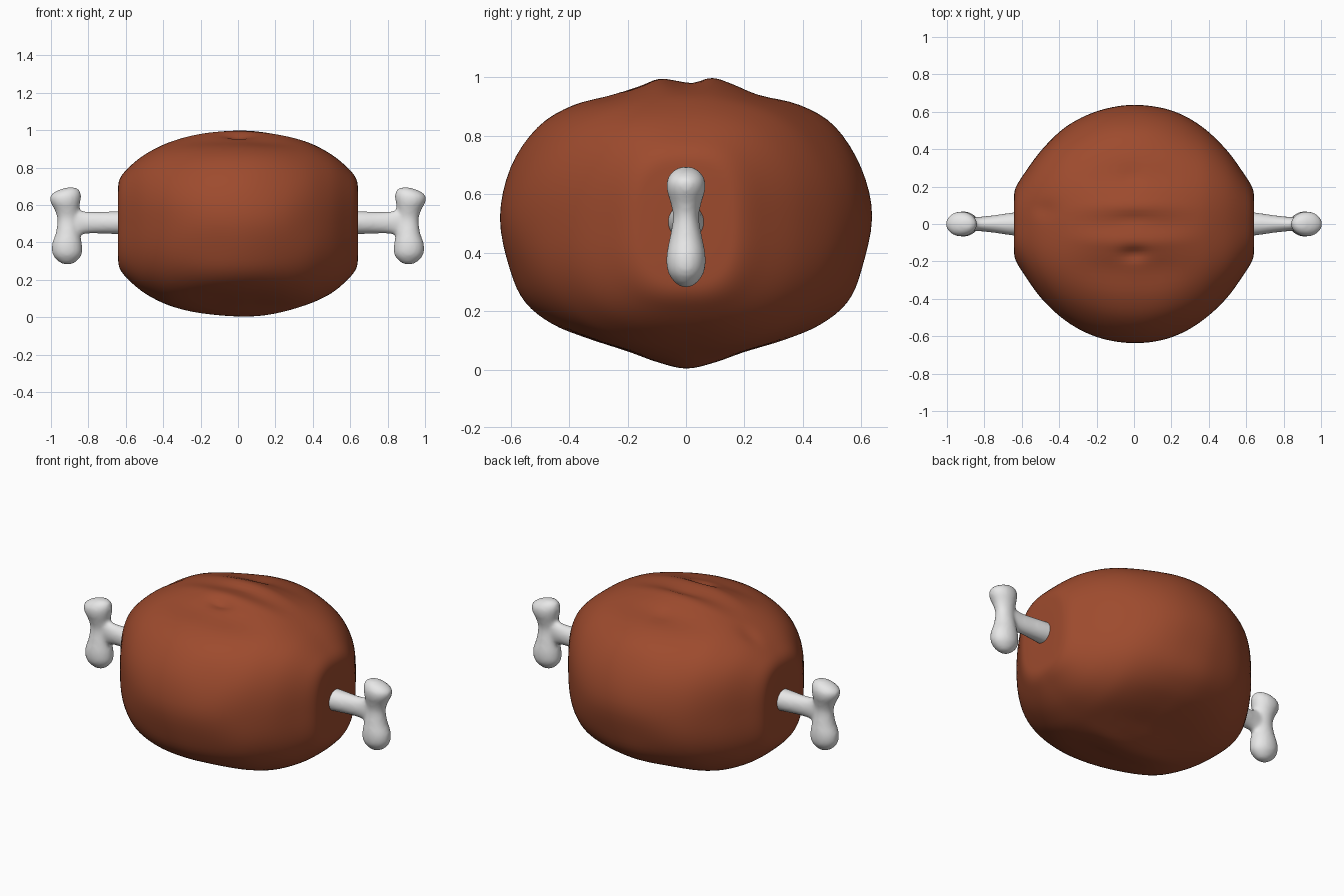
import bpy
import bmesh
from math import sin, cos, tau, exp
from mathutils import Vector, noise

cube = bpy.data.objects.get("Cube")
if cube:
    bpy.data.objects.remove(cube, do_unlink=True)


def material(name, colour):
    mat = bpy.data.materials.new(name)
    mat.use_nodes = True
    mat.diffuse_color = (*colour, 1)
    bsdf = mat.node_tree.nodes["Principled BSDF"]
    bsdf.inputs["Base Color"].default_value = (*colour, 1)
    bsdf.inputs["Roughness"].default_value = 0.7
    return mat


def smooth_path(points, steps, closed=False):
    """Catmull-Rom curve through the points."""
    pts = [Vector(p) for p in points]
    n = len(pts)
    pick = (lambda i: pts[i % n]) if closed else (lambda i: pts[max(0, min(n - 1, i))])
    out = []
    for i in range(n if closed else n - 1):
        a, b, c, d = (pick(i + k) for k in (-1, 0, 1, 2))
        for s in range(steps):
            t = s / steps
            out.append(b + (c - a) * (t / 2)
                       + (a * 2 - b * 5 + c * 4 - d) * (t * t / 2)
                       + (b * 3 - a - c * 3 + d) * (t ** 3 / 2))
    if not closed:
        out.append(pts[-1])
    return out


def add_loft(bm, rings):
    """Skin a list of rings and close both ends."""
    loops = [[bm.verts.new(p) for p in ring] for ring in rings]
    n = len(loops[0])
    for low, high in zip(loops, loops[1:]):
        for i in range(n):
            j = (i + 1) % n
            bm.faces.new((low[i], low[j], high[j], high[i]))
    bm.faces.new(loops[0][::-1])
    bm.faces.new(loops[-1])


def make_object(name, bm, mat):
    bmesh.ops.recalc_face_normals(bm, faces=bm.faces)
    for face in bm.faces:
        face.smooth = True
    mesh = bpy.data.meshes.new(name)
    bm.to_mesh(mesh)
    bm.free()
    mesh.materials.append(mat)
    obj = bpy.data.objects.new(name, mesh)
    bpy.context.collection.objects.link(obj)
    return obj


meat_brown = material("meat brown", (0.34, 0.07, 0.027))
bone_white = material("bone white", (0.8, 0.8, 0.8))

# Meat: lumpy middle cross-section (y, z), mirrored front to back
half = [(0, 0.985), (0.09, 0.996), (0.16, 0.975), (0.25, 0.94), (0.39, 0.905),
        (0.51, 0.83), (0.6, 0.69), (0.637, 0.52), (0.6, 0.34), (0.55, 0.23),
        (0.46, 0.155), (0.34, 0.105), (0.2, 0.06), (0.1, 0.025), (0, 0.004)]
section = smooth_path(half + [(-y, z) for y, z in half[-2:0:-1]], 4, closed=True)

# Outline along x: (x, half depth, half height), mirrored side to side
outline = [(0, 0.637, 0.5), (0.1, 0.629, 0.496), (0.2, 0.605, 0.482),
           (0.3, 0.56, 0.458), (0.4, 0.49, 0.423), (0.5, 0.39, 0.37),
           (0.58, 0.28, 0.305), (0.632, 0.195, 0.24),
           (0.642, 0.13, 0.16), (0.642, 0.02, 0.02)]
outline = [(-x, y, z) for x, y, z in outline[:0:-1]] + outline

# Dents in the top: (x, y, depth, x spread, y spread)
dents = [(0, -0.16, 0.025, 0.07, 0.035), (0, 0.03, 0.008, 0.1, 0.03),
         (-0.02, 0.25, 0.008, 0.06, 0.05), (-0.48, 0.08, 0.01, 0.06, 0.05)]


def meat_point(x, depth, height, p):
    # The lumpy middle eases into a plain rounded section towards the ends
    u, v = p.x / 0.637, (p.y - 0.5) / 0.5
    power = 2.1 + 0.7 * (x / 0.64) ** 2
    plain = (abs(u) ** power + abs(v) ** power) ** (-1 / power)
    t = min(1, max(0, (abs(x) - 0.06) / 0.36))
    grow = 1 + (plain - 1) * t * t * (3 - 2 * t)
    y, z = u * grow * depth, 0.5 + v * grow * height
    if z > 0.7:
        for cx, cy, amount, sx, sy in dents:
            z -= amount * exp(-((x - cx) / sx) ** 2 - ((y - cy) / sy) ** 2)
    out = Vector((x, y, z))
    lump = noise.noise(out * 4) * 0.009 * min(1, depth / 0.3)
    return out + Vector((0, y, z - 0.5)) * lump


bm = bmesh.new()
add_loft(bm, [[meat_point(*ring, p) for p in section]
              for ring in smooth_path(outline, 5)])
make_object("meat", bm, meat_brown)

# Bone ends: knobs (z, centre x, x radius, y radius) and shaft (x, y radius, z radius)
knobs = [(0.281, 0.912, 0.012, 0.012), (0.295, 0.912, 0.045, 0.036),
         (0.335, 0.913, 0.078, 0.063), (0.39, 0.914, 0.08, 0.067),
         (0.45, 0.91, 0.064, 0.056), (0.52, 0.91, 0.056, 0.044),
         (0.57, 0.915, 0.064, 0.053), (0.61, 0.922, 0.078, 0.065),
         (0.645, 0.922, 0.083, 0.066), (0.672, 0.91, 0.066, 0.052),
         (0.688, 0.897, 0.038, 0.032), (0.694, 0.895, 0.012, 0.012)]
shaft = [(0.5, 0.066, 0.066), (0.64, 0.062, 0.062), (0.74, 0.048, 0.058),
         (0.82, 0.039, 0.06), (0.86, 0.036, 0.078), (0.91, 0.032, 0.085)]
circle = [(cos(tau * i / 32), sin(tau * i / 32)) for i in range(32)]

for side, name in ((1, "left_bone_end"), (-1, "right_bone_end")):
    bm = bmesh.new()
    add_loft(bm, [[(side * (k[1] + c * k[2]), s * k[3], k[0]) for c, s in circle]
                  for k in smooth_path(knobs, 3)])
    add_loft(bm, [[(side * k.x, c * k.y, 0.505 + s * k.z) for c, s in circle]
                  for k in smooth_path(shaft, 3)])
    bone = make_object(name, bm, bone_white)
    # Fuse shaft and knobs into one soft surface
    fuse = bone.modifiers.new("fuse", "REMESH")
    fuse.mode = "VOXEL"
    fuse.voxel_size = 0.01
    fuse.use_smooth_shade = True
    soften = bone.modifiers.new("soften", "SMOOTH")
    soften.factor = 0.5
    soften.iterations = 8
